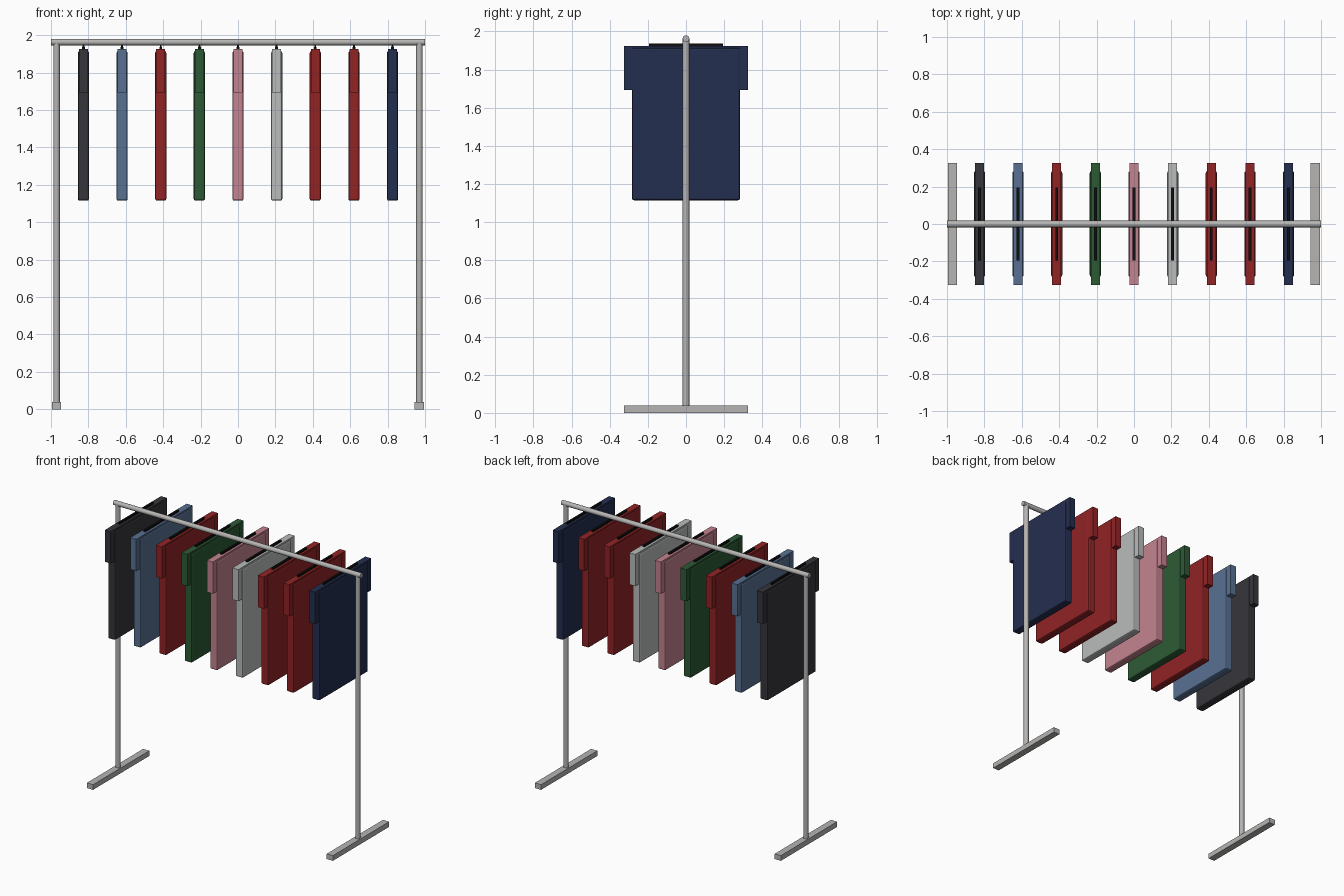
import bpy, bmesh, math

if "Cube" in bpy.data.objects:
    bpy.data.objects.remove(bpy.data.objects["Cube"])


def material(name, r, g, b):
    lin = [((c / 255 + 0.055) / 1.055) ** 2.4 for c in (r, g, b)]
    m = bpy.data.materials.new(name)
    m.diffuse_color = (*lin, 1)
    m.use_nodes = True
    m.node_tree.nodes["Principled BSDF"].inputs["Base Color"].default_value = m.diffuse_color
    return m


def finish(bm, name, mat):
    me = bpy.data.meshes.new(name)
    bm.to_mesh(me)
    bm.free()
    ob = bpy.data.objects.new(name, me)
    me.materials.append(mat)
    bpy.context.collection.objects.link(ob)
    return ob


def box(name, mat, center, size, bevel=0):
    bm = bmesh.new()
    bmesh.ops.create_cube(bm, size=1)
    bmesh.ops.scale(bm, vec=size, verts=bm.verts)
    bmesh.ops.translate(bm, vec=center, verts=bm.verts)
    if bevel:
        bmesh.ops.bevel(bm, geom=bm.edges[:], offset=bevel, segments=2,
                        profile=0.5, affect='EDGES')
    return finish(bm, name, mat)


def tube(name, mat, center, radius, length, along_x=False):
    bpy.ops.mesh.primitive_cylinder_add(
        vertices=14, radius=radius, depth=length, location=center,
        rotation=(0, math.pi / 2 if along_x else 0, 0))
    ob = bpy.context.object
    ob.name = name
    ob.data.materials.append(mat)
    bpy.ops.object.shade_smooth_by_angle()
    return ob


steel = material("steel grey", 182, 181, 180)
black = material("hanger black", 14, 14, 15)
charcoal = material("charcoal cloth", 54, 54, 59)
blue = material("denim blue cloth", 88, 113, 147)
red = material("red cloth", 145, 35, 37)
green = material("green cloth", 44, 90, 53)
pink = material("pink cloth", 196, 131, 143)
pale = material("pale grey cloth", 186, 188, 188)
navy = material("navy cloth", 36, 46, 79)

# Frame: rail, posts and feet
tube("rail", steel, (0, 0, 1.963), 0.0175, 2.0, along_x=True)
for side, s in (("left", -1), ("right", 1)):
    tube(side + "_post", steel, (s * 0.97, 0, 1.0), 0.0175, 1.93)
    box(side + "_foot", steel, (s * 0.97, 0, 0.019), (0.05, 0.65, 0.038))

# Garments, each with a body, a sleeve slab and a hanger
cloths = [charcoal, blue, red, green, pink, pale, red, red, navy]
for i, cloth in enumerate(cloths):
    x = (i - 4) * 0.2066
    box(f"shirt_body_{i + 1}", cloth, (x, 0, 1.515), (0.06, 0.566, 0.80), 0.01)
    box(f"shirt_sleeves_{i + 1}", cloth, (x, 0, 1.809), (0.048, 0.65, 0.232))
    box(f"hanger_bar_{i + 1}", black, (x, 0, 1.925), (0.015, 0.39, 0.026))
    tube(f"hanger_hook_{i + 1}", black, (x, 0, 1.94), 0.005, 0.03)
